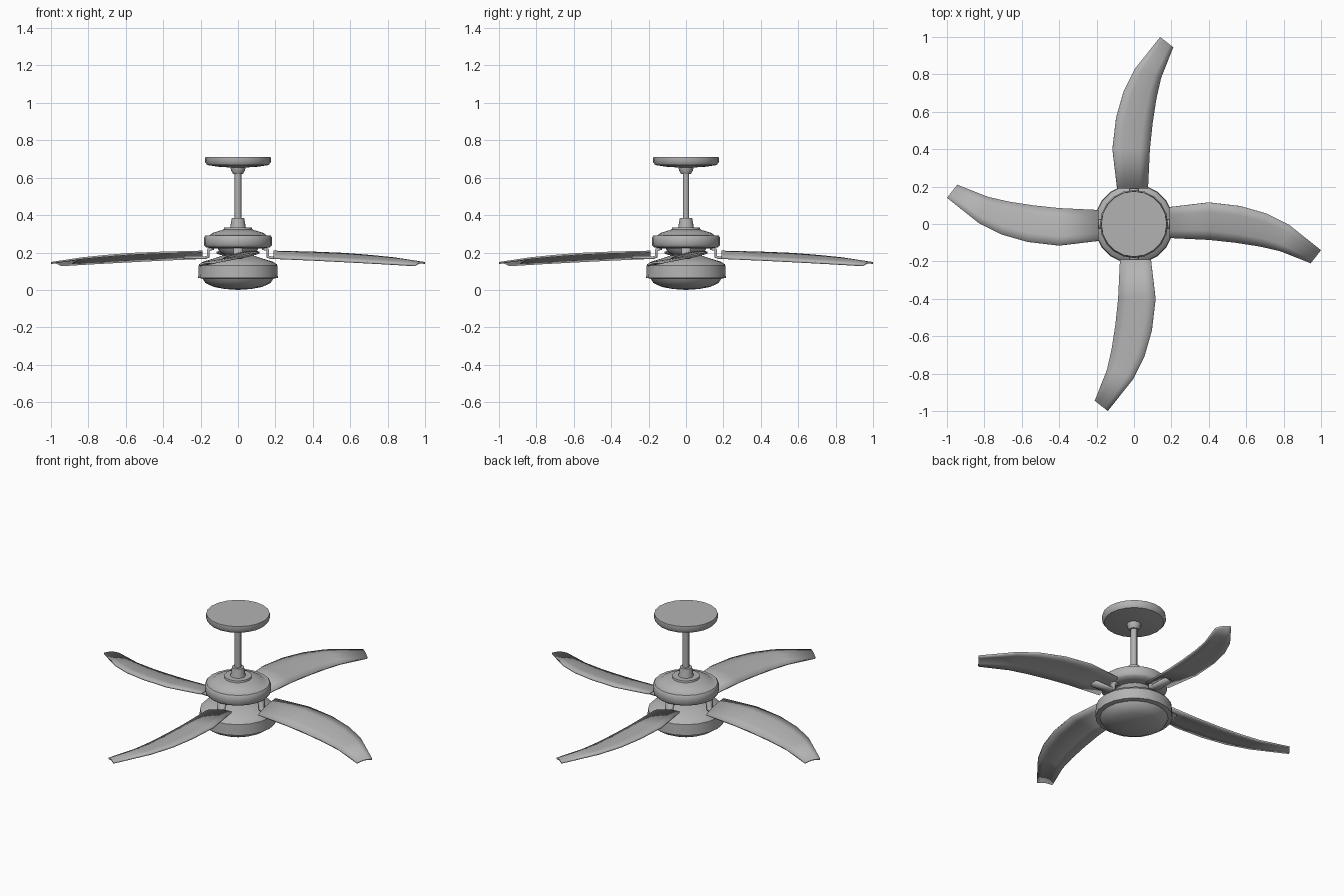
import bpy, bmesh, math
from mathutils import Vector

cube = bpy.data.objects.get("Cube")
if cube:
    bpy.data.objects.remove(cube, do_unlink=True)

GREY = (0.45, 0.45, 0.45, 1)
metal = bpy.data.materials.new("grey_metal")
metal.use_nodes = True
metal.diffuse_color = GREY
metal.node_tree.nodes["Principled BSDF"].inputs["Base Color"].default_value = GREY


def finish(bm, name, angle=40):
    mesh = bpy.data.meshes.new(name)
    bm.to_mesh(mesh)
    bm.free()
    obj = bpy.data.objects.new(name, mesh)
    bpy.context.collection.objects.link(obj)
    mesh.materials.append(metal)
    bpy.ops.object.select_all(action="DESELECT")
    obj.select_set(True)
    bpy.context.view_layer.objects.active = obj
    bpy.ops.object.shade_smooth_by_angle(angle=math.radians(angle))
    return obj


def grid(bm, rows):
    """Skin a list of equal-length point rows with quads."""
    verts = [[bm.verts.new(p) for p in row] for row in rows]
    for a, b in zip(verts, verts[1:]):
        for i in range(len(a) - 1):
            bm.faces.new((a[i], a[i + 1], b[i + 1], b[i]))


def lathe(name, profile, sides=20):
    """Revolve (radius, height) points around the vertical axis."""
    bm = bmesh.new()
    turns = [math.tau * i / sides for i in range(sides + 1)]
    grid(bm, [[(r * math.cos(t), r * math.sin(t), z) for t in turns]
              for r, z in profile])
    bmesh.ops.remove_doubles(bm, verts=bm.verts, dist=0.0001)
    bmesh.ops.recalc_face_normals(bm, faces=bm.faces)
    return finish(bm, name)


def thicken(obj, thickness, offset):
    mod = obj.modifiers.new("thickness", "SOLIDIFY")
    mod.thickness = thickness
    mod.offset = offset


# Ceiling mount and hanging rod
lathe("ceiling_canopy", [(0, 0.71), (0.175, 0.71), (0.177, 0.685),
                         (0.165, 0.668), (0.11, 0.659), (0, 0.652)])
lathe("canopy_neck", [(0, 0.665), (0.04, 0.66), (0.038, 0.64),
                      (0.026, 0.62), (0, 0.62)], 12)
lathe("hanging_rod", [(0, 0.63), (0.018, 0.63), (0.018, 0.37), (0, 0.37)], 10)
lathe("rod_collar", [(0, 0.385), (0.033, 0.385), (0.042, 0.333),
                     (0.075, 0.333), (0.078, 0.315), (0, 0.315)], 16)

# Motor housing, with the neck that carries the light
lathe("motor_housing", [(0, 0.325), (0.08, 0.322), (0.135, 0.305),
                        (0.155, 0.291), (0.175, 0.291), (0.182, 0.28),
                        (0.182, 0.24), (0.172, 0.228), (0.14, 0.222),
                        (0, 0.222)])
lathe("motor_neck", [(0, 0.23), (0.11, 0.225), (0.10, 0.205),
                     (0.075, 0.19), (0.075, 0.165), (0, 0.165)])

# Light fitting and its bowl
lathe("light_housing", [(0, 0.19), (0.08, 0.185), (0.13, 0.168),
                        (0.19, 0.15), (0.21, 0.13), (0.213, 0.065),
                        (0.19, 0.06), (0, 0.06)])
lathe("light_bowl", [(0, 0.065), (0.19, 0.062), (0.175, 0.038),
                     (0.13, 0.016), (0.07, 0.005), (0, 0)])

# Outer edge and inner edge of one swept blade, root to tip
OUTER = [(-.09, .19, .210), (-.115, .4, .205), (-.095, .57, .198),
         (-.055, .71, .187), (.005, .83, .175), (.14, 1, .149)]
INNER = [(.075, .19, .175), (.085, .4, .166), (.10, .54, .159),
         (.12, .67, .152), (.145, .78, .146), (.21, .945, .136)]
ARM = [(0.13, 0.222), (0.158, 0.215), (0.16, 0.178), (0.175, 0.172),
       (0.29, 0.174)]
STEPS = 4


def blade_row(a, b):
    a, b = Vector(a), Vector(b)
    row = []
    for i in range(STEPS + 1):
        t = i / STEPS
        p = a.lerp(b, t)
        p.z += 0.008 * math.sin(math.pi * t)
        row.append(p)
    return row


# Four blades, each on a bent arm
for n in range(4):
    turn = n * math.pi / 2

    bm = bmesh.new()
    grid(bm, [blade_row(a, b) for a, b in zip(OUTER, INNER)])
    blade = finish(bm, f"blade_{n + 1}")
    thicken(blade, 0.01, -1)
    blade.rotation_euler.z = turn

    bm = bmesh.new()
    grid(bm, [[(-0.024, y, z), (0.024, y, z)] for y, z in ARM])
    arm = finish(bm, f"blade_arm_{n + 1}", 20)
    thicken(arm, 0.016, 0)
    arm.rotation_euler.z = turn
